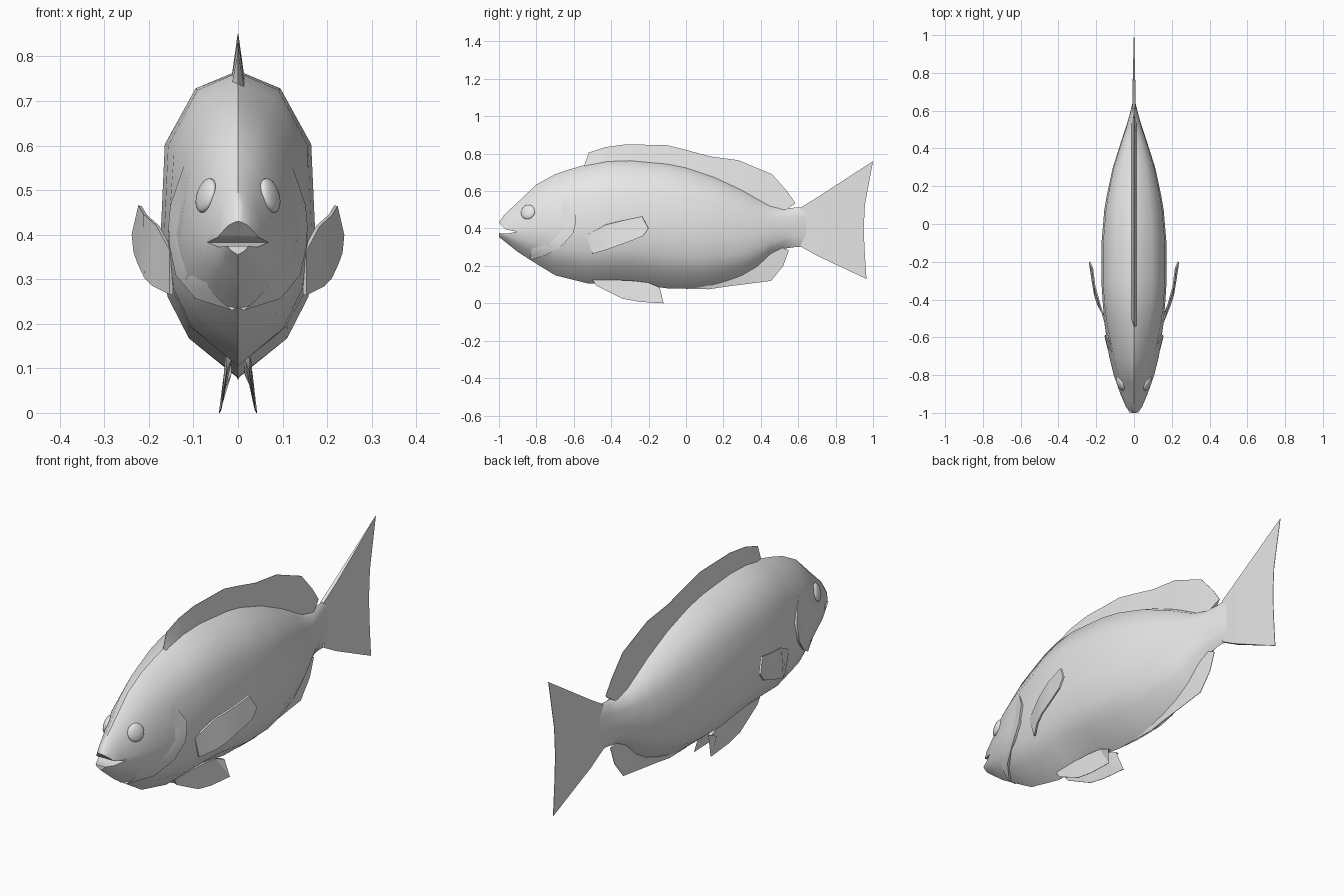
import bpy, bmesh, math
from mathutils import Vector

if "Cube" in bpy.data.objects:
    bpy.data.objects.remove(bpy.data.objects["Cube"])

grey = bpy.data.materials.new("light grey")
grey.diffuse_color = (0.8, 0.8, 0.8, 1)
grey.use_nodes = True
grey.node_tree.nodes["Principled BSDF"].inputs["Base Color"].default_value = grey.diffuse_color


def make(name, verts, faces, angle=40):
    me = bpy.data.meshes.new(name)
    me.from_pydata([tuple(v) for v in verts], [], faces)
    bm = bmesh.new()
    bm.from_mesh(me)
    bmesh.ops.remove_doubles(bm, verts=bm.verts, dist=0.0004)
    bmesh.ops.recalc_face_normals(bm, faces=bm.faces)
    bm.to_mesh(me)
    bm.free()
    ob = bpy.data.objects.new(name, me)
    bpy.context.collection.objects.link(ob)
    me.materials.append(grey)
    smooth(ob, angle)
    return ob


def smooth(ob, angle):
    bpy.ops.object.select_all(action='DESELECT')
    ob.select_set(True)
    bpy.context.view_layer.objects.active = ob
    bpy.ops.object.shade_smooth_by_angle(angle=math.radians(angle))


def lerp_table(table, t):
    if t <= table[0][0]:
        return table[0][1]
    for (a, u), (b, v) in zip(table, table[1:]):
        if t <= b:
            return u + (v - u) * (t - a) / (b - a)
    return table[-1][1]


# Body outline: back line, belly line and half width along the length
TOP = [(-1, .43), (-.97, .475), (-.9, .54), (-.8, .635), (-.7, .69), (-.55, .74),
       (-.42, .764), (-.3, .768), (-.1, .75), (0, .73), (.15, .68), (.3, .61),
       (.45, .525), (.52, .508), (.65, .515)]
BOTTOM = [(-1, .355), (-.9, .275), (-.83, .23), (-.7, .15), (-.52, .105), (-.3, .108),
          (-.1, .08), (.05, .077), (.13, .09), (.28, .13), (.4, .2), (.46, .265),
          (.54, .3), (.65, .3)]
WIDTH = [(-1, .026), (-.97, .042), (-.9, .072), (-.8, .107), (-.7, .132), (-.5, .16),
         (-.3, .173), (-.1, .172), (.1, .155), (.3, .112), (.45, .064), (.55, .03),
         (.65, .006)]
SECTION = [(0, 0), (.13, .64), (.27, .92), (.46, 1), (.75, .95), (.94, .55), (1, 0)]
HEAD = [(0, 0), (.13, .62), (.27, .92), (.46, 1), (.75, .72), (.94, .3), (1, 0)]


def width_at(y, f):
    # The head narrows toward the top, the trunk is rounder
    k = min(1, max(0, (y + .9) / .45))
    return lerp_table(WIDTH, y) * (lerp_table(HEAD, f) * (1 - k) + lerp_table(SECTION, f) * k)


def surface_x(y, z):
    lo, hi = lerp_table(BOTTOM, y), lerp_table(TOP, y)
    return width_at(y, min(1, max(0, (z - lo) / (hi - lo))))


# Body
stations = [-1, -.97, -.935, -.9, -.85, -.8, -.7, -.62, -.52, -.42, -.3, -.2, -.1, 0, .07,
            .15, .22, .3, .38, .45, .52, .58, .65]
verts, faces = [], []
for y in stations:
    lo, hi = lerp_table(BOTTOM, y), lerp_table(TOP, y)
    half = [(width_at(y, f), y, lo + f * (hi - lo)) for f, _ in SECTION]
    verts += half + [(-x, yy, z) for x, yy, z in half[-2:0:-1]]
n = 12
for i in range(len(stations) - 1):
    for j in range(n):
        k = (j + 1) % n
        faces.append((i * n + j, i * n + k, (i + 1) * n + k, (i + 1) * n + j))
faces += [tuple(range(n)), tuple(range(len(verts) - n, len(verts)))]
body = make("body", verts, faces)

# Open mouth cut as a wedge
wedge = [(-1.05, .44), (-1, .43), (-.965, .395), (-.905, .383), (-.96, .372), (-1, .375), (-1.05, .375)]
m = len(wedge)
cutter = make("mouth_cutter", [(x, y, z) for x in (-.2, .2) for y, z in wedge],
              [tuple(range(m)), tuple(range(m, 2 * m))] +
              [(i, (i + 1) % m, m + (i + 1) % m, m + i) for i in range(m)])
cutter.hide_render = True
mod = body.modifiers.new("mouth", 'BOOLEAN')
mod.operation, mod.object, mod.solver = 'DIFFERENCE', cutter, 'EXACT'
bpy.context.view_layer.objects.active = body
bpy.ops.object.modifier_apply(modifier=mod.name)
bpy.data.objects.remove(cutter)
smooth(body, 46)


def fin(name, base, edge, side=(1, 0, 0), thick=.012, tip=.001):
    """Thin fin: thick along the base row, sharp along the matching edge row."""
    s, c = Vector(side).normalized(), len(base)
    rows = [[Vector(p) + s * t for p in row] for row, t in
            ((base, thick), (edge, tip), (edge, -tip), (base, -thick))]
    vs = [v for r in rows for v in r]
    fs = []
    for r in range(4):
        q = (r + 1) % 4
        fs += [(r * c + i, r * c + i + 1, q * c + i + 1, q * c + i) for i in range(c - 1)]
    fs += [tuple(r * c + e for r in range(4)) for e in (0, c - 1)]
    return make(name, vs, fs, 30)


def flat(points):
    return [(0, y, z) for y, z in points]


# Dorsal fin
edge = [(-.545, .735), (-.52, .805), (-.43, .835), (-.32, .85), (-.1, .845), (0, .82),
        (.13, .785), (.28, .765), (.46, .69), (.54, .6), (.585, .535)]
base_y = [-.54, -.5, -.42, -.3, -.1, 0, .13, .27, .38, .45, .53]
fin("dorsal_fin", flat([(y, lerp_table(TOP, y) - .012) for y in base_y]), flat(edge), thick=.014)

# Anal fin
edge = [(.0, .077), (.12, .075), (.22, .09), (.3, .1), (.455, .12), (.52, .2), (.55, .283)]
base_y = [.0, .12, .2, .28, .37, .43, .5]
fin("anal_fin", flat([(y, lerp_table(BOTTOM, y) + .02) for y in base_y]), flat(edge), thick=.01)

# Tail fin
base = [(.61, .51), (.63, .46), (.64, .4), (.63, .35), (.61, .305)]
middle = [(.7, .565), (.71, .48), (.715, .405), (.71, .33), (.7, .255)]
edge = [(1, .76), (.957, .53), (.95, .4), (.955, .28), (.965, .13)]
fin("tail_root", flat(base), flat(middle), thick=.008, tip=.008)
fin("tail_fin", flat(middle), flat(edge), thick=.008)

# Gill cover curve and pectoral outline
gill = [(-.645, .56), (-.615, .51), (-.588, .465), (-.592, .42), (-.603, .375), (-.66, .315),
        (-.75, .262), (-.835, .236)]
pec_top = [(.150, -.53, .365), (.180, -.43, .42), (.208, -.33, .445), (.220, -.235, .465), (.235, -.2, .40)]
pec_low = [(.150, -.5, .265), (.190, -.43, .285), (.207, -.38, .303), (.222, -.29, .335), (.231, -.23, .36)]

for s, label in ((1, "right"), (-1, "left")):
    # Gill cover: a flap standing slightly off the body, with a stepped rear rim
    vs, steps = [], [(0, -.02), (0, .011), (.12, .007), (.25, .002), (.4, -.006)]
    for i, (y, z) in enumerate(gill):
        lift = min(1, i / 2)
        for t, off in steps:
            yy, zz = y + (-.8 - y) * t, z + (.43 - z) * t
            d = off * lift if off > 0 else off
            x = surface_x(yy, zz) + d
            vs.append((s * max(0, x), yy, zz - max(0, d) * .5 * (i > 4)))
    c = len(steps)
    make(label + "_gill_cover", vs, [(i * c + j, i * c + j + 1, (i + 1) * c + j + 1, (i + 1) * c + j)
                                     for i in range(len(gill) - 1) for j in range(c - 1)])

    # Pectoral fin
    fin(label + "_pectoral_fin", [(s * x, y, z) for x, y, z in pec_top],
        [(s * x, y, z) for x, y, z in pec_low], side=(1, -.3 * s, -.2), thick=.004, tip=.004)

    # Pelvic fin
    root = [(.02, -.5, .125), (.022, -.38, .125), (.022, -.28, .12), (.022, -.2, .11), (.022, -.14, .085)]
    low = [(.025, -.48, .095), (.035, -.34, .025), (.038, -.25, .008), (.042, -.12, .0), (.03, -.205, .055)]
    fin(label + "_pelvic_fin", [(s * x, y, z) for x, y, z in root],
        [(s * x, y, z) for x, y, z in low], thick=.007)

    # Eye: flattened ball set into the head, facing along the surface normal
    y, z, e = -.845, .488, .03
    normal = Vector((s, -s * s * (surface_x(y + e, z) - surface_x(y - e, z)) / (2 * e),
                     -(surface_x(y, z + e) - surface_x(y, z - e)) / (2 * e))).normalized()
    bpy.ops.mesh.primitive_uv_sphere_add(segments=20, ring_count=12, radius=1)
    eye = bpy.context.object
    eye.name = label + "_eye"
    eye.scale = (.04, .04, .016)
    eye.rotation_euler = normal.to_track_quat('Z', 'Y').to_euler()
    eye.location = (s * surface_x(y, z), y, z)
    eye.data.materials.append(grey)
    smooth(eye, 60)
